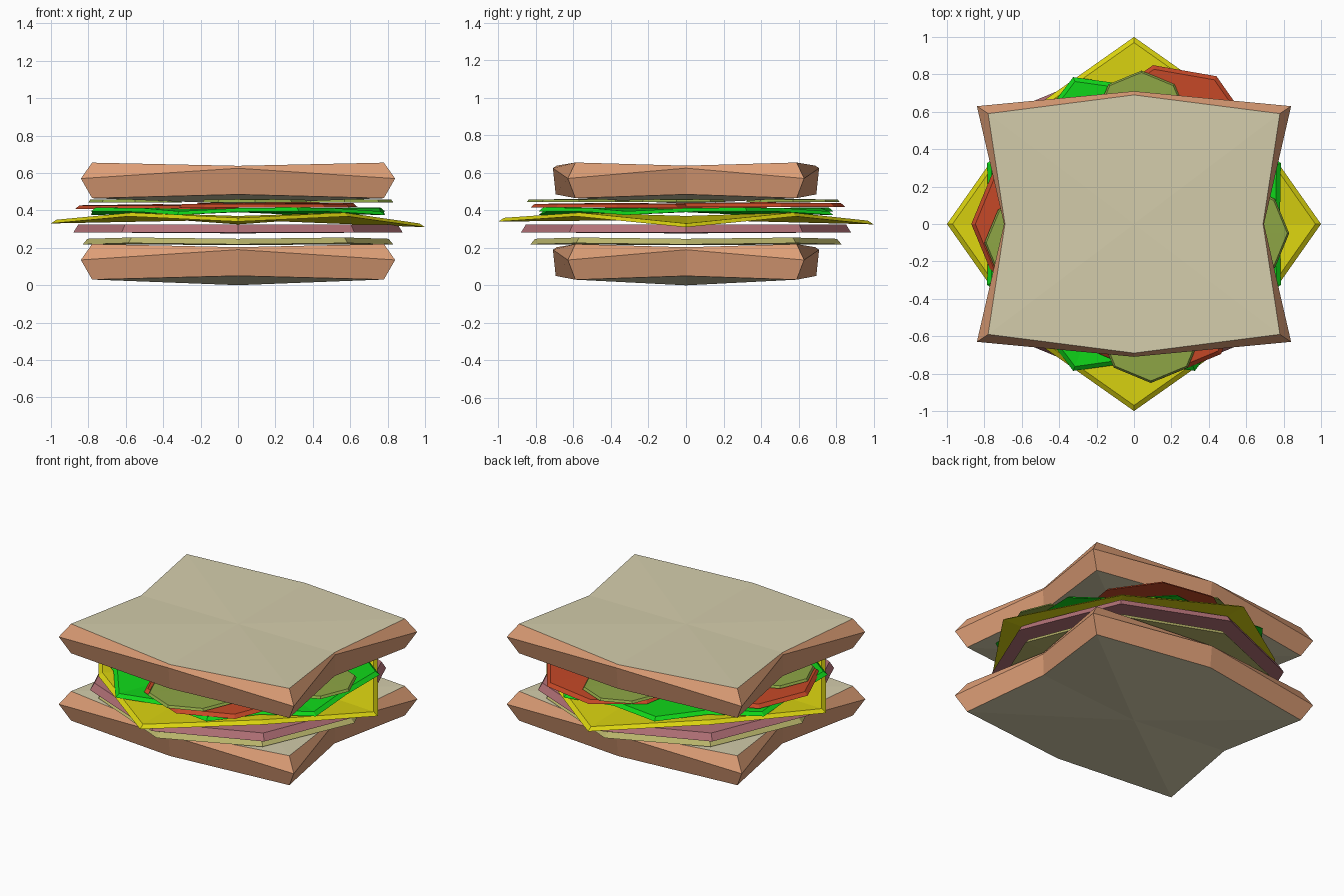
import bpy, math

if "Cube" in bpy.data.objects:
    bpy.data.objects.remove(bpy.data.objects["Cube"])


def mat(name, rgb):
    m = bpy.data.materials.new(name)
    m.diffuse_color = (*rgb, 1)
    m.use_nodes = True
    m.node_tree.nodes["Principled BSDF"].inputs["Base Color"].default_value = m.diffuse_color
    return m


CRUST = mat("crust", (0.72, 0.34, 0.18))
CRUMB = mat("bread_crumb", (0.66, 0.61, 0.41))
PALE = mat("pale_meat", (0.50, 0.47, 0.15))
HAM = mat("ham_pink", (0.46, 0.17, 0.19))
CHEESE = mat("cheese_yellow", (0.70, 0.65, 0.005))
LETTUCE = mat("lettuce_green", (0.005, 0.68, 0.01))
TOMATO = mat("tomato_red", (0.56, 0.065, 0.02))
PICKLE = mat("pickle_green", (0.27, 0.38, 0.06))


def stack(name, rings, bottom, top, side_mat, cap_mat=None, loc=(0, 0, 0)):
    """Skin rings from bottom to top and close both ends with centre fans."""
    n = len(rings[0])
    verts = [v for r in rings for v in r] + [bottom, top]
    b, t, last = len(verts) - 2, len(verts) - 1, (len(rings) - 1) * n
    faces, caps = [], []
    for i in range(n):
        j = (i + 1) % n
        for k in range(len(rings) - 1):
            faces.append((k * n + i, k * n + j, (k + 1) * n + j, (k + 1) * n + i))
            caps.append(0)
        faces += [(j, i, b), (last + i, last + j, t)]
        caps += [1, 1]
    me = bpy.data.meshes.new(name)
    me.from_pydata(verts, [], faces)
    me.materials.append(side_mat)
    if cap_mat:
        me.materials.append(cap_mat)
        for p, c in zip(me.polygons, caps):
            p.material_index = c
    ob = bpy.data.objects.new(name, me)
    ob.location = loc
    bpy.context.collection.objects.link(ob)
    return ob


def slab(name, pts, zc, thick, m, inset=0.97, loc=(0, 0, 0)):
    """Thin food slice from a top outline, slightly chamfered on top."""
    low = [(x, y, z - thick) for x, y, z in pts]
    high = [(x * inset, y * inset, z) for x, y, z in pts]
    return stack(name, [low, high], (0, 0, zc - thick), (0, 0, zc), m, loc=loc)


def polar(n, radius, z, start=0.0):
    out = []
    for i in range(n):
        a = start + 2 * math.pi * i / n
        out.append((radius(i) * math.cos(a), radius(i) * math.sin(a), z(i)))
    return out


# Bread: eight points with pulled-out corners and pinched sides
def bread_ring(cx, cy, cz, mx, my, mz):
    return [(mx, 0, mz), (cx, cy, cz), (0, my, mz), (-cx, cy, cz),
            (-mx, 0, mz), (-cx, -cy, cz), (0, -my, mz), (cx, -cy, cz)]


for name, z in (("bottom_bread", 0), ("top_bread", 0.435)):
    rings = [bread_ring(0.78, 0.59, 0.03, 0.69, 0.695, 0.05),
             bread_ring(0.84, 0.63, 0.135, 0.695, 0.71, 0.19),
             bread_ring(0.78, 0.59, 0.22, 0.69, 0.69, 0.203)]
    stack(name, rings, (0, 0, 0), (0, 0, 0.203), CRUST, CRUMB, (0, 0, z))

# Two meat slices
slab("pale_meat_slice", polar(8, lambda i: 0.83, lambda i: 0.255 if i % 2 else 0.248),
     0.245, 0.03, PALE)
slab("ham_slice", polar(8, lambda i: 0.88, lambda i: 0.325), 0.32, 0.043, HAM)

# Cheese: drooping tips, raised between them
tips = {0: 0.33, 2: 0.345, 4: 0.35, 6: 0.36}
slab("cheese_slice", polar(8, lambda i: 0.83 if i % 2 else 1.0,
                           lambda i: tips.get(i, 0.388)), 0.37, 0.02, CHEESE)

# Lettuce: wavy leaf
slab("lettuce_leaf", polar(16, lambda i: 0.85 if i % 2 else (0.78 if i % 8 == 0 else 0.74),
                           lambda i: 0.40 + (0.015 if i % 4 == 1 else -0.005 if i % 2 else 0.012)),
     0.41, 0.02, LETTUCE)

# Tomato and pickle slices
for i, (x, y, r, z, a) in enumerate([(0.2, 0.41, 0.45, 0.438, 0.22), (-0.43, 0, 0.44, 0.427, 0),
                                     (0.14, -0.37, 0.46, 0.434, 0)]):
    slab(f"tomato_slice_{i + 1}", polar(8, lambda k: r, lambda k: 0, a), 0.006, 0.02,
         TOMATO, 0.95, (x, y, z))
for i, (x, y, r) in enumerate([(0.04, 0.57, 0.25), (0.09, -0.57, 0.28),
                               (0.57, -0.05, 0.26), (-0.55, -0.1, 0.25)]):
    slab(f"pickle_slice_{i + 1}", polar(8, lambda k: r, lambda k: 0), 0.004, 0.014,
         PICKLE, 0.96, (x, y, 0.457))
